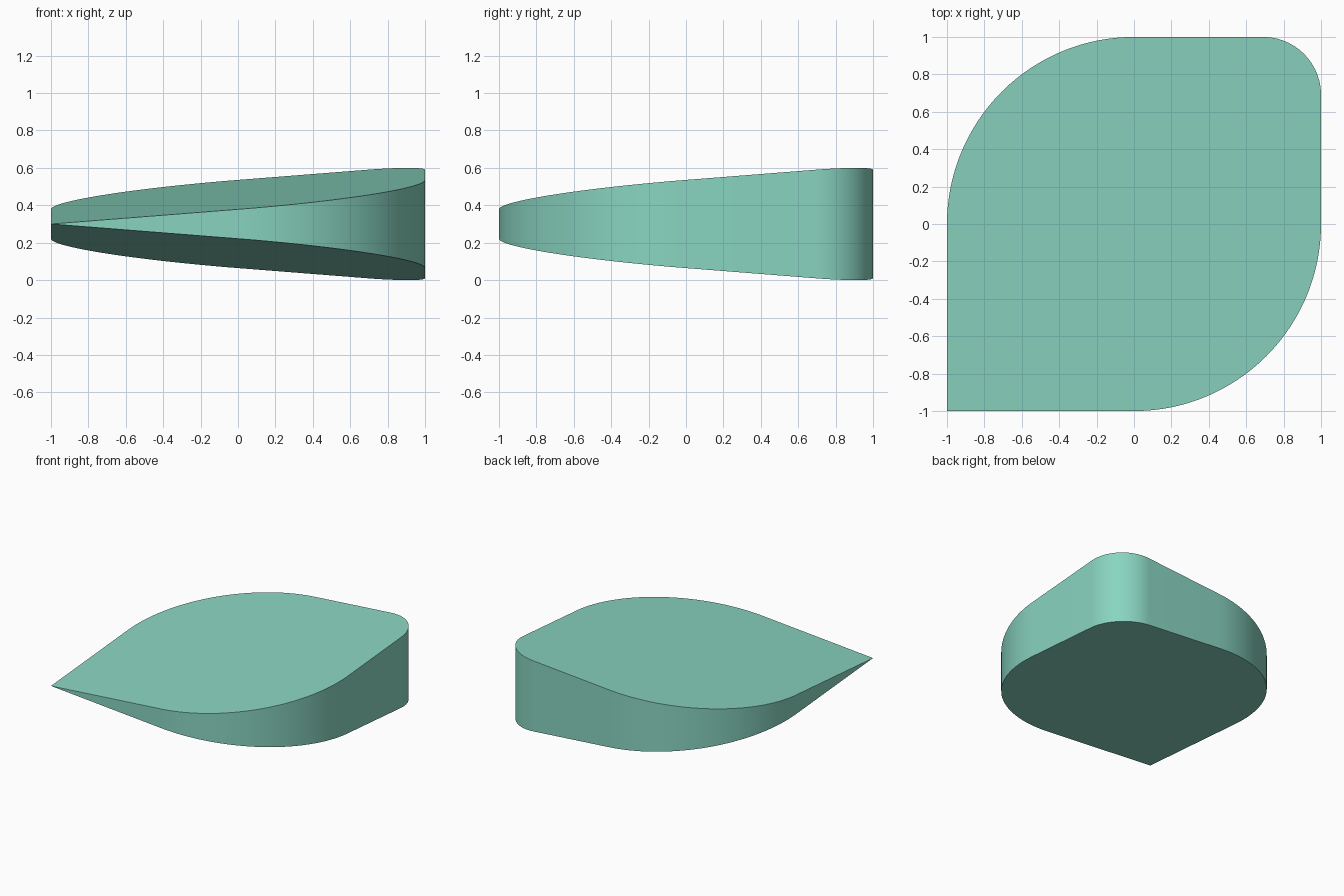
import bpy, bmesh
from math import sin, cos, radians, sqrt

if "Cube" in bpy.data.objects:
    bpy.data.objects.remove(bpy.data.objects["Cube"])

# Plan outline: one sharp corner, two wide round corners, one small round corner
def arc(cx, cy, r, start, steps):
    return [(cx + r * cos(radians(start + 90 * i / steps)),
             cy + r * sin(radians(start + 90 * i / steps))) for i in range(steps + 1)]

R_SMALL = 0.31
outline = [(-1, -1)]
outline += arc(0, 0, 1, -90, 48)
outline += arc(1 - R_SMALL, 1 - R_SMALL, R_SMALL, 0, 24)
outline += arc(0, 0, 1, 90, 48)

# Wedge: half thickness grows diagonally from the sharp corner to 0.3
reach = 2 * (2 - R_SMALL + R_SMALL / sqrt(2))
slope = 0.3 / reach

bm = bmesh.new()
tip = bm.verts.new((-1, -1, 0.3))
top, bottom = [tip], [tip]
for x, y in outline[1:]:
    h = slope * (x + y + 2)
    top.append(bm.verts.new((x, y, 0.3 + h)))
    bottom.append(bm.verts.new((x, y, 0.3 - h)))

# Flat top and bottom, upright curved side wall
bm.faces.new(top)
bm.faces.new(bottom[::-1])
n = len(top)
for i in range(n):
    j = (i + 1) % n
    ring = [bottom[i], bottom[j], top[j], top[i]]
    bm.faces.new(list(dict.fromkeys(ring)))
bmesh.ops.recalc_face_normals(bm, faces=bm.faces)

mesh = bpy.data.meshes.new("rounded_wedge")
bm.to_mesh(mesh)
bm.free()
wedge = bpy.data.objects.new("rounded_wedge", mesh)
bpy.context.collection.objects.link(wedge)

# Colour and smooth side wall
mat = bpy.data.materials.new("mint_green")
mat.diffuse_color = (0.25, 0.66, 0.53, 1)
mat.use_nodes = True
mat.node_tree.nodes["Principled BSDF"].inputs["Base Color"].default_value = mat.diffuse_color
mesh.materials.append(mat)
bpy.context.view_layer.objects.active = wedge
wedge.select_set(True)
bpy.ops.object.shade_smooth_by_angle(angle=radians(30))
